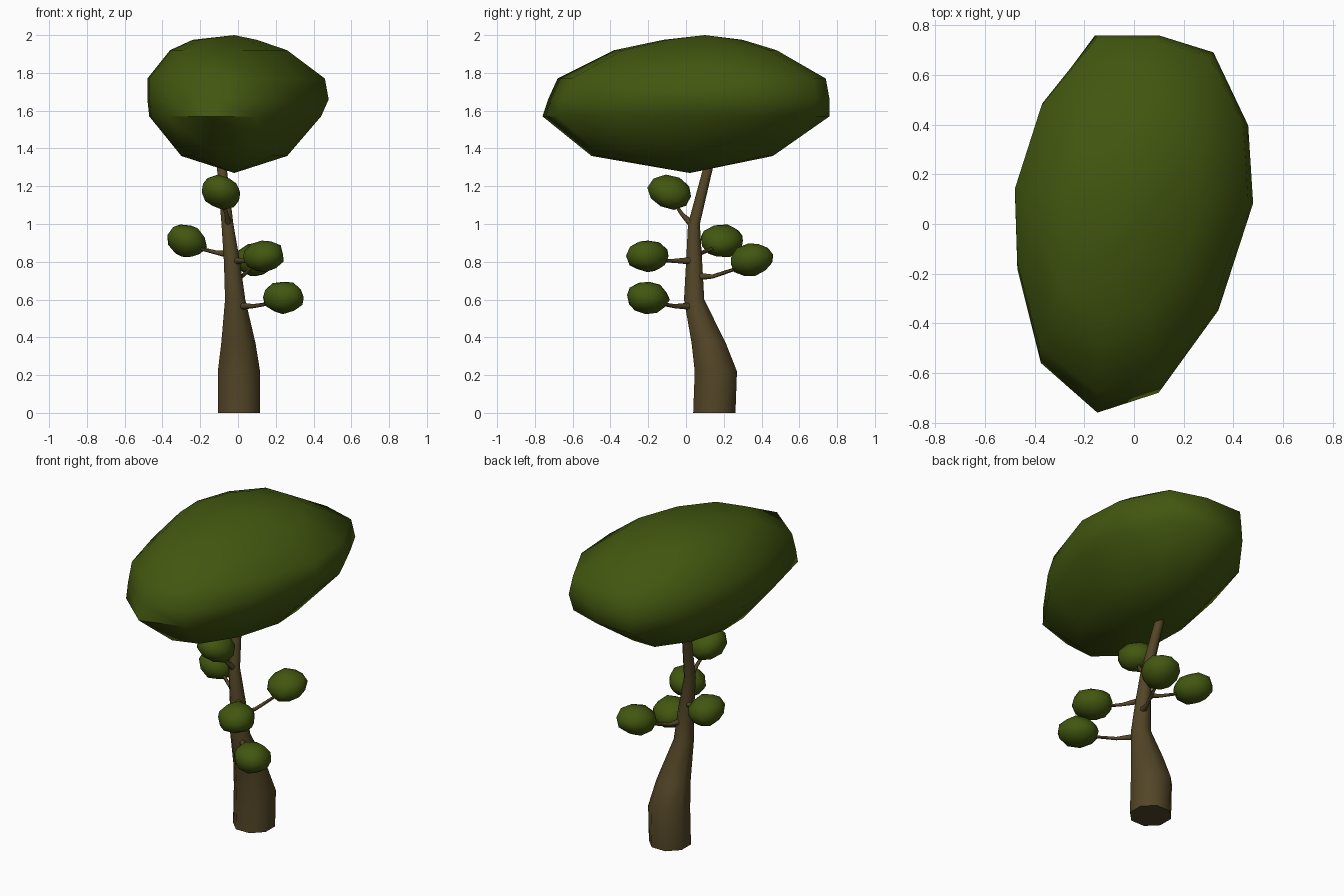
import bpy, bmesh, math, random
from mathutils import Vector, Euler

if "Cube" in bpy.data.objects:
    bpy.data.objects.remove(bpy.data.objects["Cube"])

random.seed(4)


def material(name, rgb):
    m = bpy.data.materials.new(name)
    m.diffuse_color = (*rgb, 1)
    m.use_nodes = True
    m.node_tree.nodes["Principled BSDF"].inputs["Base Color"].default_value = m.diffuse_color
    return m


LEAF = material("leaf green", (0.055, 0.095, 0.005))
BARK = material("bark brown", (0.085, 0.06, 0.02))


def finish(name, bm, mat):
    bmesh.ops.recalc_face_normals(bm, faces=bm.faces)
    for f in bm.faces:
        f.smooth = True
    # keep the flat cut ends crisp
    for e in bm.edges:
        if len(e.link_faces) == 2 and e.calc_face_angle() > math.radians(60):
            e.smooth = False
    me = bpy.data.meshes.new(name)
    bm.to_mesh(me)
    bm.free()
    me.materials.append(mat)
    ob = bpy.data.objects.new(name, me)
    bpy.context.collection.objects.link(ob)
    return ob


def loft(bm, rings, start=None, end=None):
    """Skin a list of vertex rings, closing each end with a face or a point."""
    n = len(rings[0])
    for a, b in zip(rings, rings[1:]):
        for i in range(n):
            j = (i + 1) % n
            bm.faces.new((a[i], a[j], b[j], b[i]))
    for ring, tip in ((rings[0], start), (rings[-1], end)):
        if tip is None:
            bm.faces.new(ring)
        else:
            v = bm.verts.new(tip)
            for i in range(n):
                bm.faces.new((ring[i], ring[(i + 1) % n], v))


def tube(name, path, sides, level=False):
    """Tapered tube through (x, y, z, radius) points."""
    bm = bmesh.new()
    pts = [Vector(p[:3]) for p in path]
    rings = []
    for k, p in enumerate(pts):
        d = pts[min(k + 1, len(pts) - 1)] - pts[max(k - 1, 0)]
        if level:
            d = Vector((0, 0, 1))
        u = d.cross(Vector((0, 1, 0)) if level else Vector((0, 0, 1))).normalized()
        w = d.cross(u).normalized()
        ring = []
        for i in range(sides):
            a = 2 * math.pi * (i + 0.5) / sides
            ring.append(bm.verts.new(p + path[k][3] * (u * math.cos(a) + w * math.sin(a))))
        rings.append(ring)
    loft(bm, rings)
    return finish(name, bm, BARK)


# Trunk: thick base, leaning neck, thin top running into the crown
tube("trunk", [(0.005, 0.15, 0, 0.121), (0.005, 0.158, 0.22, 0.121),
               (0.002, 0.12, 0.37, 0.098), (-0.015, 0.043, 0.60, 0.058),
               (-0.032, 0.043, 0.80, 0.046), (-0.056, 0.042, 1.0, 0.034),
               (-0.085, 0.115, 1.29, 0.028), (-0.09, 0.15, 1.42, 0.024)], 8, level=True)

# Crown: one plan outline fitted to a bounding box at each height
plan = [(-0.15, 0.76), (0.10, 0.76), (0.32, 0.69), (0.46, 0.39), (0.48, 0.07),
        (0.34, -0.37), (0.12, -0.68), (-0.14, -0.76), (-0.38, -0.56),
        (-0.47, -0.20), (-0.48, 0.12), (-0.37, 0.48)]
# z, x min, x max, y min, y max
levels = [(1.36, -0.30, 0.26, -0.50, 0.46), (1.57, -0.47, 0.44, -0.76, 0.76),
          (1.66, -0.48, 0.48, -0.73, 0.76), (1.77, -0.48, 0.46, -0.68, 0.74),
          (1.92, -0.36, 0.26, -0.38, 0.48), (1.975, -0.24, 0.10, -0.12, 0.30)]
bm = bmesh.new()
rings = []
for z, x0, x1, y0, y1 in levels:
    rings.append([bm.verts.new((x0 + (x1 - x0) * (x + 0.48) / 0.96,
                                y0 + (y1 - y0) * (y + 0.76) / 1.52, z)) for x, y in plan])
loft(bm, rings, (-0.02, 0.02, 1.27), (-0.02, 0.1, 2.0))
finish("crown", bm, LEAF)

# Side twigs, each ending in a leaf clump: twig path, clump centre, tilt in degrees
twigs = [
    ([(-0.05, 0.04, 0.99), (-0.06, -0.02, 1.05)], (-0.092, -0.085, 1.168), (-12, 22, 0)),
    ([(-0.03, 0.05, 0.835), (-0.12, 0.09, 0.85)], (-0.272, 0.19, 0.91), (0, 18, 20)),
    ([(-0.02, 0.04, 0.805), (0.03, -0.06, 0.805)], (0.135, -0.203, 0.83), (-4, -5, 35)),
    ([(-0.01, 0.06, 0.722), (0.02, 0.14, 0.722)], (0.095, 0.348, 0.812), (12, 0, -15)),
    ([(0.0, 0.04, 0.565), (0.08, -0.06, 0.565)], (0.24, -0.203, 0.612), (-4, 5, 35)),
]
for k, (path, c, tilt) in enumerate(twigs, 1):
    c = Vector(c)
    a, b = (Vector(p) for p in path)
    mid = b.lerp(c, 0.55) - Vector((0, 0, 0.012))
    tube(f"twig_{k}", [(*a, 0.021), (*b, 0.011), (*mid, 0.009), (*c, 0.007)], 6)

    bm = bmesh.new()
    bmesh.ops.create_icosphere(bm, subdivisions=2, radius=1)
    rot = Euler([math.radians(t) for t in tilt]).to_matrix()
    for v in bm.verts:
        s = random.uniform(0.96, 1.05)
        v.co = c + rot @ Vector((v.co.x * 0.107 * s, v.co.y * 0.118 * s, v.co.z * 0.086 * s))
    finish(f"leaf_clump_{k}", bm, LEAF)
